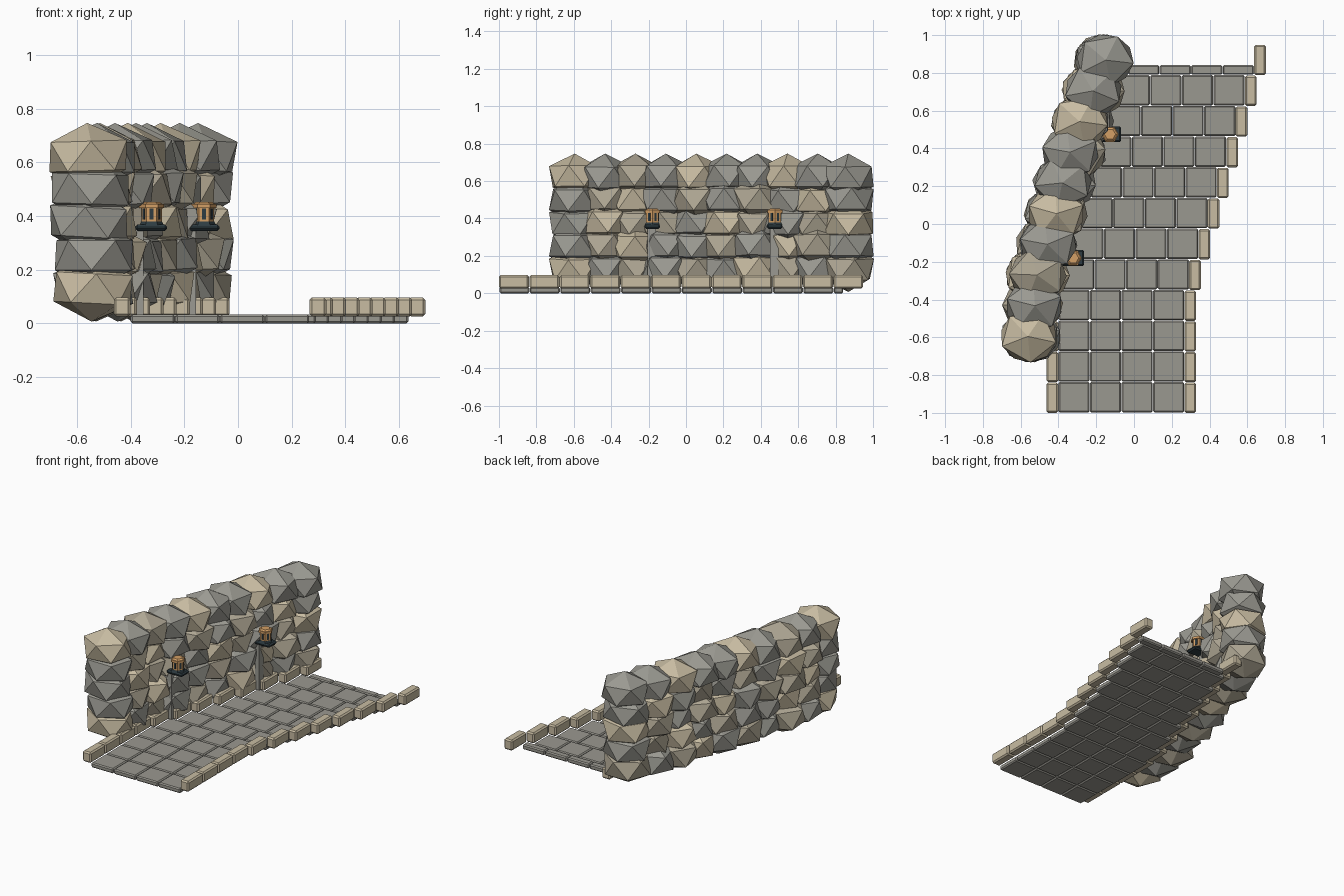
import bpy
import bmesh
import math
import random
from mathutils import Matrix, Vector

random.seed(11)
cube = bpy.data.objects.get("Cube")
if cube:
    bpy.data.objects.remove(cube, do_unlink=True)


def material(name, rgb):
    """Make a flat material from 0-255 display values."""
    linear = [((c / 255 + 0.055) / 1.055) ** 2.4 for c in rgb] + [1]
    mat = bpy.data.materials.new(name)
    mat.use_nodes = True
    mat.diffuse_color = linear
    bsdf = mat.node_tree.nodes["Principled BSDF"]
    bsdf.inputs["Base Color"].default_value = linear
    bsdf.inputs["Roughness"].default_value = 0.9
    return mat


BEIGE = material("beige stone", (200, 188, 162))
WARM = material("warm grey stone", (174, 166, 147))
GREY = material("grey stone", (155, 154, 146))
PAVING = material("paving grey", (154, 152, 144))
BRASS = material("lantern orange", (212, 160, 102))
DARK = material("lantern dark", (46, 60, 66))


def finish(bm, name, mats):
    mesh = bpy.data.meshes.new(name)
    bm.to_mesh(mesh)
    bm.free()
    for mat in mats:
        mesh.materials.append(mat)
    obj = bpy.data.objects.new(name, mesh)
    bpy.context.scene.collection.objects.link(obj)
    return obj


def add_block(bm, low, high, bevel=0.0):
    """Add a box between two corners, with chamfered edges."""
    low, high = Vector(low), Vector(high)
    part = bmesh.new()
    bmesh.ops.create_cube(part, size=1)
    bmesh.ops.scale(part, vec=high - low, verts=part.verts)
    bmesh.ops.translate(part, vec=(low + high) / 2, verts=part.verts)
    if bevel:
        bmesh.ops.bevel(part, geom=part.edges[:], offset=bevel, segments=1,
                        affect='EDGES')
    temp = bpy.data.meshes.new("temp")
    part.to_mesh(temp)
    part.free()
    bm.from_mesh(temp)
    bpy.data.meshes.remove(temp)


PITCH = 0.1625
ROWS = 12


def shift(row):
    """Sideways bend of the path: straight, then leaning to +x."""
    return max(0.0, 0.0492 * (row - 3.5))


# Paving slabs, four to a row, the last row cut short
bm = bmesh.new()
for row in range(ROWS):
    y = -0.997 + row * PITCH
    depth = 0.05 if row == ROWS - 1 else 0.16
    for col in range(4):
        x = -0.4 + col * 0.167 + shift(row)
        add_block(bm, (x, y, 0), (x + 0.1645, y + depth, 0.033), 0.007)
finish(bm, "paving_slabs", [PAVING])

# Kerb stones along both edges
for name, x0 in (("left_kerb", 0.267), ("right_kerb", -0.463)):
    bm = bmesh.new()
    for row in range(ROWS):
        x, y = x0 + shift(row), -1 + row * PITCH
        add_block(bm, (x, y, 0.026), (x + 0.062, y + 0.16, 0.097), 0.009)
    finish(bm, name, [BEIGE])

# Boulder wall: five courses of ten faceted rocks, following the bend
COURSES = ["bgwgwgbwgw", "gwbggwgbwg", "gbwwgbwgwb", "gwbgwgwgbg", "bgwgbggbgg"]
for level, tones in enumerate(COURSES):
    bm = bmesh.new()
    z = 0.13 + 0.1235 * level
    for i, tone in enumerate(tones):
        centre = Vector((-0.538 + shift(i + 2) + random.uniform(-0.022, 0.022),
                         -0.595 + i * PITCH, z))
        spin = Matrix.Rotation(random.uniform(0, math.tau), 4, 'Z')
        tilt = Matrix.Rotation(random.uniform(-0.06, 0.06), 4, 'Y')
        size = Matrix.Diagonal((0.168, 0.154, 0.123, 1))
        before = len(bm.faces)
        bmesh.ops.create_icosphere(
            bm, subdivisions=1, radius=1,
            matrix=Matrix.Translation(centre) @ tilt @ size @ spin)
        bm.faces.ensure_lookup_table()
        for face in bm.faces[before:]:
            face.material_index = "bwg".index(tone)
    finish(bm, "wall_course_%d" % (level + 1), [BEIGE, WARM, GREY])


def add_prism(bm, centre, radius, z0, z1, top=1.0):
    """Add a six-sided upright prism with one flat side to the front."""
    bmesh.ops.create_cone(
        bm, cap_ends=True, segments=6, radius1=radius, radius2=radius * top,
        depth=z1 - z0,
        matrix=Matrix.Translation((centre[0], centre[1], (z0 + z1) / 2))
        @ Matrix.Rotation(math.pi / 2, 4, 'Z'))


def side_angle(bm):
    """Turn a prism-like mesh so that a flat side faces the front."""
    for face in bm.faces:
        if abs(face.normal.z) < 0.1 and face.normal.y < -0.99:
            return 0.0
    return math.pi / 6


# Two lanterns on posts in front of the wall
for side, x, y in (("front", -0.322, -0.18), ("rear", -0.127, 0.475)):
    bm = bmesh.new()
    add_block(bm, (x - 0.06, y - 0.025, 0.03), (x - 0.03, y + 0.02, 0.35))
    finish(bm, side + "_lantern_post", [GREY])

    bm = bmesh.new()
    add_block(bm, (x - 0.06, y - 0.042, 0.345), (x + 0.058, y + 0.042, 0.368), 0.008)
    add_prism(bm, (x, y), 0.046, 0.366, 0.379, 0.85)
    finish(bm, side + "_lantern_base", [DARK])

    bm = bmesh.new()
    add_prism(bm, (x, y), 0.038, 0.377, 0.432)
    add_prism(bm, (x, y), 0.046, 0.43, 0.445)
    add_prism(bm, (x, y), 0.042, 0.444, 0.453, 0.7)
    bm.normal_update()
    start = math.pi / 6 + side_angle(bm)
    finish(bm, side + "_lantern_body", [BRASS])

    # Dark slit in the middle of each side of the body
    bm = bmesh.new()
    for k in range(6):
        bmesh.ops.create_cube(
            bm, size=1,
            matrix=Matrix.Translation((x, y, 0.408))
            @ Matrix.Rotation(start + k * math.tau / 6, 4, 'Z')
            @ Matrix.Translation((0.033, 0, 0))
            @ Matrix.Diagonal((0.004, 0.014, 0.042, 1)))
    finish(bm, side + "_lantern_slits", [DARK])
